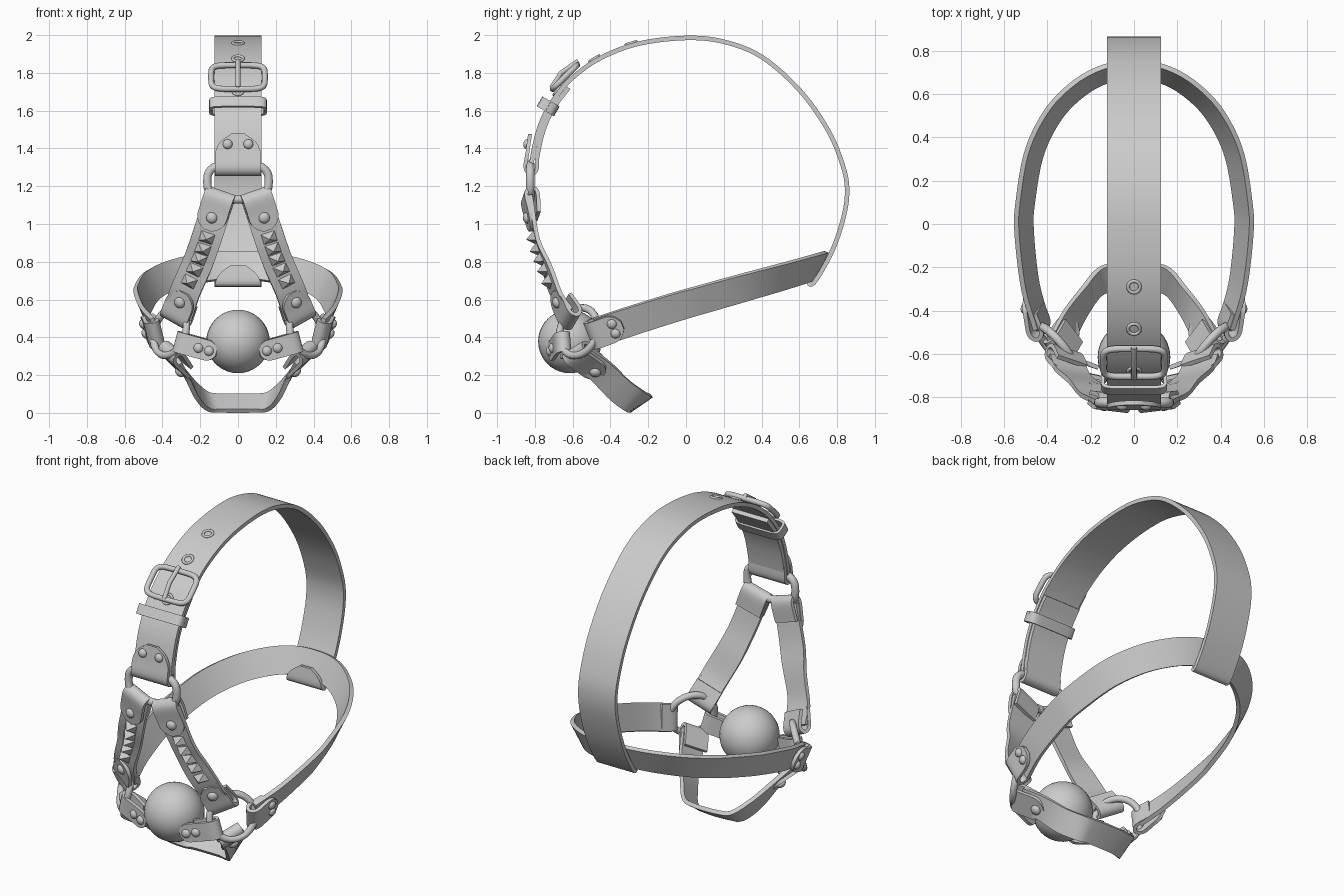
import bpy, bmesh, math
from mathutils import Vector as V, Matrix

cube = bpy.data.objects.get("Cube")
if cube:
    bpy.data.objects.remove(cube)

GREY = (0.6, 0.6, 0.6, 1)
mat = bpy.data.materials.new("plain grey")
mat.use_nodes = True
mat.diffuse_color = GREY
mat.node_tree.nodes["Principled BSDF"].inputs["Base Color"].default_value = GREY
MIDDLE = V((0, 0, 0.8))


def finish(ob, angle=40):
    ob.data.materials.clear()
    ob.data.materials.append(mat)
    bpy.ops.object.select_all(action='DESELECT')
    ob.select_set(True)
    bpy.context.view_layer.objects.active = ob
    bpy.ops.object.shade_smooth_by_angle(angle=math.radians(angle))
    return ob


def add_bmesh(name, bm, angle=40):
    bmesh.ops.recalc_face_normals(bm, faces=bm.faces[:])
    me = bpy.data.meshes.new(name)
    bm.to_mesh(me)
    bm.free()
    ob = bpy.data.objects.new(name, me)
    bpy.context.collection.objects.link(ob)
    return finish(ob, angle)


def spline(pts, steps):
    """Catmull-Rom curve through the points."""
    p = [V(q) for q in pts]
    p = [2 * p[0] - p[1]] + p + [2 * p[-1] - p[-2]]
    out = []
    for i in range(1, len(p) - 2):
        a, b, c, d = p[i - 1:i + 3]
        for k in range(steps):
            t = k / steps
            out.append(0.5 * (2 * b + (c - a) * t + (2 * a - 5 * b + 4 * c - d) * t * t
                              + (3 * b - a - 3 * c + d) * t ** 3))
    return out + [p[-2]]


def frames(pts, wides, steps):
    """Position, tangent, width direction and outward normal along a path."""
    ps, ws = spline(pts, steps), spline(wides, steps)
    out = []
    for i, p in enumerate(ps):
        t = (ps[min(i + 1, len(ps) - 1)] - ps[max(i - 1, 0)]).normalized()
        w = (ws[i] - t * ws[i].dot(t)).normalized()
        n = t.cross(w)
        if n.dot(p - MIDDLE) < 0:
            n = -n
        out.append((p, t, w, n))
    return out


def strap(name, pts, wides, half, thick=0.024, steps=6, rounded=False):
    """Flat band swept along a path, optionally with a rounded far end."""
    if len(wides) == 1:
        wides = wides * len(pts)
    fr = frames(pts, wides, steps)
    left = [0.0]
    for i in range(len(fr) - 1, 0, -1):
        left.insert(0, left[0] + (fr[i][0] - fr[i - 1][0]).length)
    bm, prev = bmesh.new(), None
    for (p, t, w, n), rest in zip(fr, left):
        h = half
        if rounded and rest < half:
            h *= max(0.3, math.sqrt(1 - (1 - rest / half) ** 2))
        n = t.cross(w) * thick / 2
        row = [bm.verts.new(p + w * h * a + n * b) for a, b in ((-1, -1), (1, -1), (1, 1), (-1, 1))]
        if prev:
            for k in range(4):
                j = (k + 1) % 4
                bm.faces.new((prev[k], prev[j], row[j], row[k]))
        else:
            bm.faces.new(row)
        prev = row
    bm.faces.new(prev)
    add_bmesh(name, bm)
    return fr


def tube(name, pts, radius, cyclic=True):
    cu = bpy.data.curves.new(name, 'CURVE')
    cu.dimensions = '3D'
    cu.bevel_depth, cu.bevel_resolution, cu.use_fill_caps = radius, 3, True
    sp = cu.splines.new('POLY')
    sp.points.add(len(pts) - 1)
    for q, p in zip(sp.points, pts):
        q.co = (*p, 1)
    sp.use_cyclic_u = cyclic
    ob = bpy.data.objects.new(name, cu)
    bpy.context.collection.objects.link(ob)
    bpy.ops.object.select_all(action='DESELECT')
    ob.select_set(True)
    bpy.context.view_layer.objects.active = ob
    bpy.ops.object.convert(target='MESH')
    finish(bpy.context.view_layer.objects.active, 60)


def oval(c, u, v, a, b, power=1.0, count=32):
    """Closed loop of points; a power under 1 squares the corners."""
    def e(x):
        return math.copysign(abs(x) ** power, x)
    angles = [2 * math.pi * i / count for i in range(count)]
    return [c + u * a * e(math.cos(g)) + v * b * e(math.sin(g)) for g in angles]


def rivet(name, p, n, r=0.03):
    bm = bmesh.new()
    bmesh.ops.create_uvsphere(bm, u_segments=16, v_segments=8, radius=r)
    m = Matrix.Translation(p) @ n.to_track_quat('Z', 'Y').to_matrix().to_4x4()
    bm.transform(m @ Matrix.Diagonal((1, 1, 0.7, 1)))
    add_bmesh(name, bm, 60)


def fold(name, p, d, n, length, half, rivets, gap=0.03):
    """Strap end folded round a ring, with a rounded riveted flap outside."""
    p, d, n = V(p), V(d).normalized(), V(n)
    n = (n - d * n.dot(d)).normalized()
    w = d.cross(n)
    pts = [p + d * length * 0.6 - n * 0.02, p - n * gap, p - d * gap, p + n * gap,
           p + d * length * 0.5 + n * gap * 0.9, p + d * length + n * gap * 0.8]
    strap(name, pts, [w], half, 0.02, 8, True)
    for along, across in rivets:
        rivet(name + "_rivet", p + d * along + w * across + n * 0.036, n, 0.03 if len(rivets) < 2 else 0.026)


X = V((1, 0, 0))

# Long strap over the crown, tucked under the rear band
crown = strap("crown_strap", [(0, y, z) for y, z in (
    (-.82, 1.31), (-.80, 1.42), (-.765, 1.54), (-.70, 1.66), (-.60, 1.775), (-.45, 1.88),
    (-.25, 1.955), (0, 1.985), (.2, 1.965), (.4, 1.885), (.6, 1.71), (.75, 1.5), (.83, 1.31),
    (.853, 1.18), (.835, 1.04), (.775, .86), (.685, .70), (.65, .69), (.66, .78))],
    [X], 0.125, rounded=True)


def crown_at(y):
    return min(crown[:60], key=lambda f: abs(f[0].y - y))


for y in (-.27, -.47, -.67):
    p, t, w, n = crown_at(y)
    tube("eyelet", oval(p + n * 0.013, w, t, 0.028, 0.028, count=16), 0.008)

# Buckle, prong and keeper loop
p, t, w, n = crown_at(-.62)
c = p + n * 0.03
tube("buckle_frame", oval(c, w, t, 0.142, 0.09, 0.4, 40), 0.016)
tube("buckle_prong", [c - t * .09 + n * .01, c + n * .03, c + t * .11 + n * .012], 0.013, False)
strap("buckle_under_strap", [f[0] - f[3] * 0.024 for f in crown[2:26:4]], [X], 0.12)
p, t, w, n = crown_at(-.725)
loop = oval(p + n * 0.005, w, n, 0.145, 0.045, 0.35, 28)
strap("keeper_loop", loop + loop[:1], [t], 0.03, 0.016, 1)

# Front ring and the flap holding it
tube("front_ring", oval(V((0, -.825, 1.225)), X, V((0, 0, 1)), 0.163, 0.095, 0.7), 0.023)
fold("crown_flap", (0, -.82, 1.295), (0, .1, 1), (0, -1, .1), 0.18, 0.122, [(.125, .055), (.125, -.055)])

# Ball
bm = bmesh.new()
bmesh.ops.create_uvsphere(bm, u_segments=32, v_segments=20, radius=0.168)
bm.transform(Matrix.Translation((0, -.615, .378)))
add_bmesh("ball", bm, 60)

# Rear band, widening upwards
half_band = [(.43, -.46, .43), (.48, -.28, .49), (.507, -.04, .565), (.502, .1, .605),
             (.46, .33, .67), (.37, .51, .72), (.25, .63, .755), (.125, .695, .775)]
band = [(-x, y, z) for x, y, z in half_band] + [(0, .71, .78)] + half_band[::-1]
strap("rear_band", band, [V((x * .9, y * .65, 1)) for x, y, z in band], 0.08)

# Chin strap
half_chin = [(.34, -.55, .30), (.29, -.45, .22), (.225, -.35, .12), (.16, -.27, .062), (.08, -.245, .052)]
half_wide = [(.4, .7, .45), (.3, .75, .5), (.1, .8, .55), (0, .8, .55), (0, .8, .55)]
chin = [(-x, y, z) for x, y, z in half_chin] + half_chin[::-1]
wide = [(-x, y, z) for x, y, z in half_wide] + half_wide[::-1]
strap("chin_strap", chin, wide, 0.072)

for s, side in ((1, "left"), (-1, "right")):
    def m(x, y, z):
        return V((x * s, y, z))

    # Side ring
    n = m(.72, -.62, .22).normalized()
    u = m(-.65, -.76, 0).normalized()
    tube(side + "_ring", oval(m(.36, -.57, .43), u, n.cross(u), 0.13, 0.13), 0.02)

    # Cheek strap with a row of pyramid studs
    path = [m(.1, -.825, 1.13), m(.165, -.79, .93), m(.215, -.745, .79), m(.28, -.69, .64), m(.318, -.62, .52)]
    wides = [m(-.95, -.1, .3)] * 2 + [m(-.9, -.25, .3), m(-.85, -.35, .3), m(-.85, -.45, .3)]
    cheek = strap(side + "_cheek_strap", path, wides, 0.08, 0.022, 10)
    for i in range(5):
        z = .93 - i * .058
        p, t, w, n = min(cheek, key=lambda f: abs(f[0].z - z))
        bm = bmesh.new()
        bmesh.ops.create_cone(bm, cap_ends=True, segments=4, radius1=0.05, radius2=0, depth=0.05)
        bm.transform(Matrix.Rotation(math.pi / 4, 4, 'Z'))
        rot = Matrix((w * 1.15, t * 0.85, n)).transposed().to_4x4()
        bm.transform(Matrix.Translation(p + n * 0.032) @ rot)
        add_bmesh(side + "_stud", bm, 10)

    # Riveted flaps round the rings
    fold(side + "_cheek_upper_flap", m(.1, -.825, 1.14), m(.065, .035, -.2), m(.12, -1, 0), .18, .08, [(.11, 0)])
    fold(side + "_cheek_lower_flap", m(.325, -.61, .51), m(-.05, -.07, .13), m(.45, -.85, -.3), .16, .08, [(.1, 0)])
    fold(side + "_rear_flap", m(.44, -.48, .42), m(.045, .19, .065), m(.9, -.2, -.3), .16, .075,
         [(.11, .028), (.11, -.028)])
    fold(side + "_chin_flap", m(.35, -.575, .315), m(-.09, .13, -.1), m(.75, -.2, -.6), .19, .072, [(.14, 0)])
    fold(side + "_ball_flap", m(.295, -.65, .37), m(-.18, -.045, -.05), m(.3, -.95, 0), .2, .055,
         [(.1, 0), (.16, 0)])
